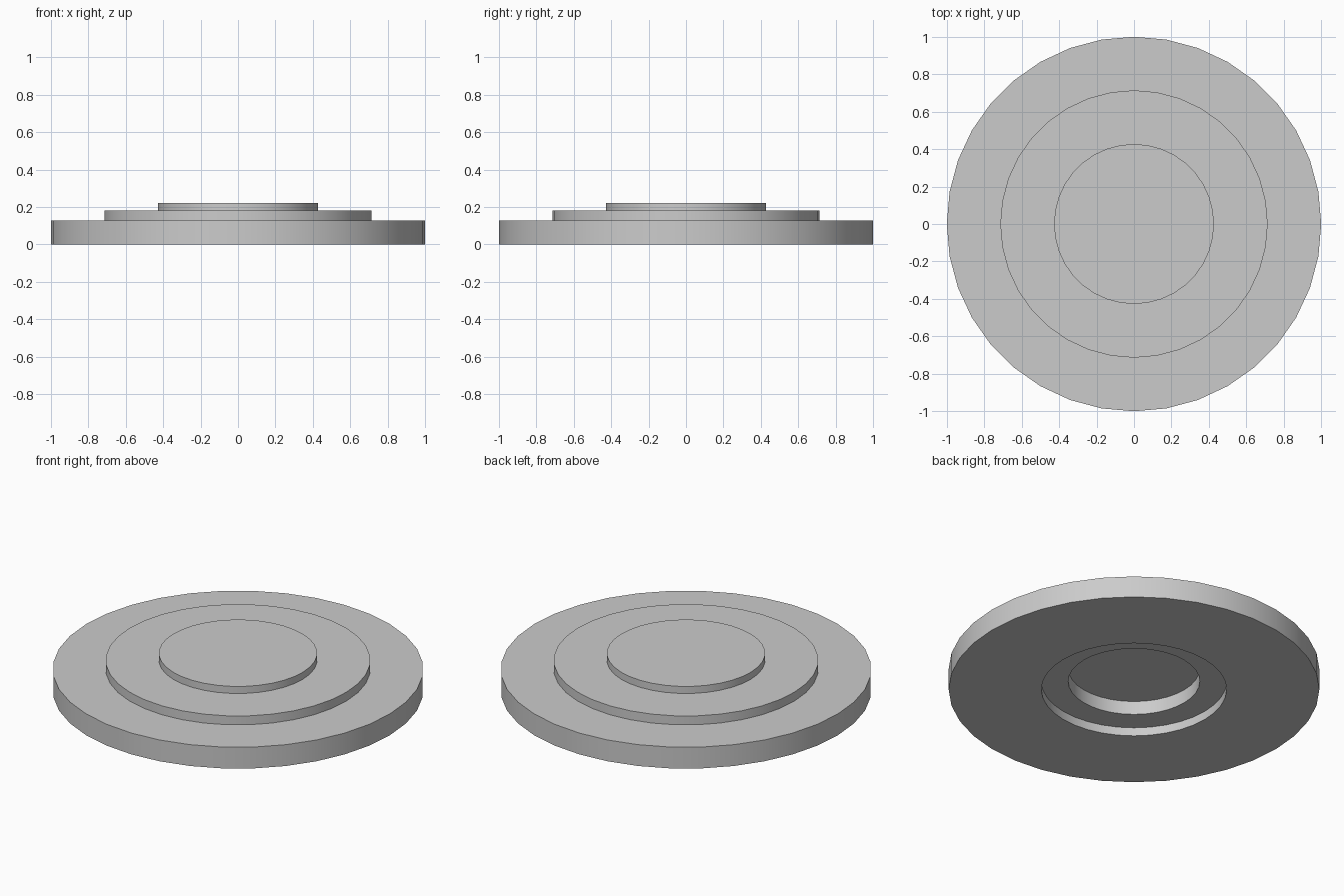
import bpy
import bmesh
import math

if "Cube" in bpy.data.objects:
    bpy.data.objects.remove(bpy.data.objects["Cube"])

SIDES = 36


def lathe(name, profile):
    """Spin an (radius, height) profile about z into a closed solid."""
    bm = bmesh.new()
    rings = []
    for r, z in profile:
        rings.append([bm.verts.new((r * math.cos(2 * math.pi * i / SIDES),
                                    r * math.sin(2 * math.pi * i / SIDES), z))
                      for i in range(SIDES)])
    for a, b in zip(rings, rings[1:]):
        for i in range(SIDES):
            j = (i + 1) % SIDES
            bm.faces.new((a[i], a[j], b[j], b[i]))
    bm.faces.new(rings[0])
    bm.faces.new(rings[-1])
    bmesh.ops.recalc_face_normals(bm, faces=bm.faces)
    mesh = bpy.data.meshes.new(name)
    bm.to_mesh(mesh)
    bm.free()
    obj = bpy.data.objects.new(name, mesh)
    bpy.context.collection.objects.link(obj)
    bpy.ops.object.select_all(action='DESELECT')
    obj.select_set(True)
    bpy.context.view_layer.objects.active = obj
    bpy.ops.object.shade_smooth_by_angle(angle=math.radians(30))
    return obj


# Stepped disc: two-stage recess underneath, rim, then two raised tiers on top
lathe("stepped_disc", [
    (0.355, 0.13), (0.355, 0.05), (0.50, 0.05), (0.50, 0.0),
    (1.0, 0.0), (1.0, 0.127),
    (0.714, 0.127), (0.714, 0.18),
    (0.427, 0.18), (0.427, 0.222),
])
